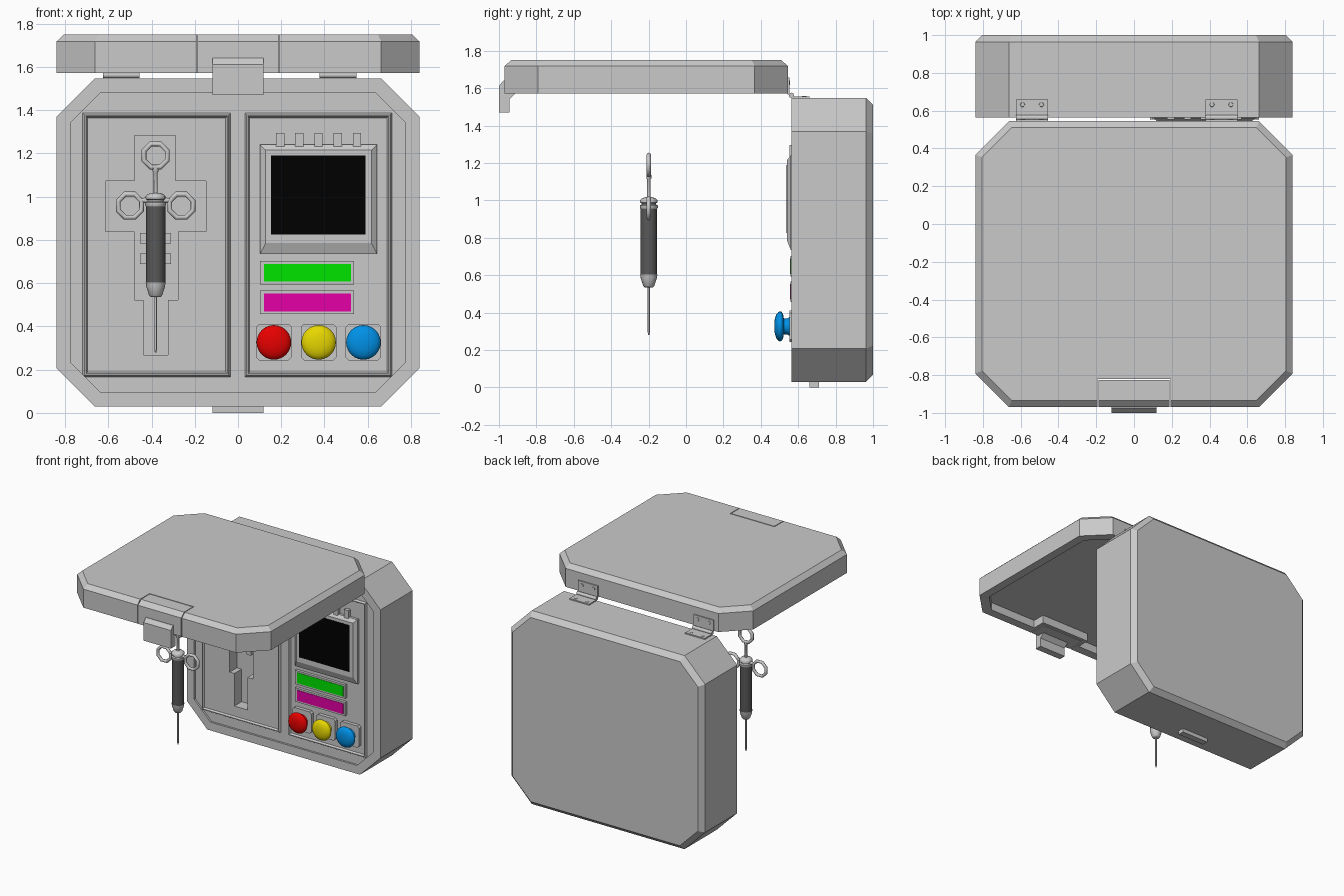
import bpy, bmesh, math
from mathutils import Vector

if "Cube" in bpy.data.objects:
    bpy.data.objects.remove(bpy.data.objects["Cube"])


def material(name, r, g, b):
    m = bpy.data.materials.new(name)
    m.diffuse_color = (r, g, b, 1)
    m.use_nodes = True
    m.node_tree.nodes["Principled BSDF"].inputs["Base Color"].default_value = m.diffuse_color
    return m


GREY = material("light_grey", 0.59, 0.59, 0.59)
DARK = material("dark_grey", 0.10, 0.10, 0.10)
BLACK = material("screen_black", 0, 0, 0)
GREEN = material("green", 0, 0.78, 0)
PINK = material("magenta", 0.78, 0, 0.38)
RED = material("red", 0.82, 0, 0)
YELLOW = material("yellow", 0.80, 0.68, 0)
BLUE = material("blue", 0, 0.29, 0.82)


def select(ob):
    bpy.ops.object.select_all(action='DESELECT')
    bpy.context.view_layer.objects.active = ob
    ob.select_set(True)


def finish(bm, name, mat, smooth=False):
    bmesh.ops.recalc_face_normals(bm, faces=bm.faces)
    me = bpy.data.meshes.new(name)
    bm.to_mesh(me)
    bm.free()
    ob = bpy.data.objects.new(name, me)
    bpy.context.collection.objects.link(ob)
    me.materials.append(mat)
    if smooth:
        select(ob)
        bpy.ops.object.shade_smooth_by_angle(angle=math.radians(50))
    return ob


def loft(name, rings, mat, smooth=False, closed=False):
    """Skin equal-length point rings; cap both ends, or join last to first."""
    bm = bmesh.new()
    vs = [[bm.verts.new(p) for p in ring] for ring in rings]
    n = len(vs[0])
    for a, b in zip(vs, vs[1:] + vs[:1] if closed else vs[1:]):
        for i in range(n):
            bm.faces.new((a[i], a[(i + 1) % n], b[(i + 1) % n], b[i]))
    if not closed:
        bm.faces.new(vs[0])
        bm.faces.new(vs[-1])
    return finish(bm, name, mat, smooth)


def rect(x0, x1, z0, z1, y, d=0.0):
    return [(x0 + d, y, z0 + d), (x1 - d, y, z0 + d), (x1 - d, y, z1 - d), (x0 + d, y, z1 - d)]


def box(name, x0, x1, y0, y1, z0, z1, mat=GREY):
    return loft(name, [rect(x0, x1, z0, z1, y) for y in (y0, y1)], mat)


def extrude_x(name, prof, hx, mat=GREY):
    return loft(name, [[(x, y, z) for y, z in prof] for x in (-hx, hx)], mat)


def lathe(name, origin, axis, prof, mat, n=16):
    """Turned solid from (radius, distance along axis) pairs."""
    q = Vector((0, 0, 1)).rotation_difference(Vector(axis))
    rings = [[Vector(origin) + q @ Vector((r * math.cos(2 * math.pi * i / n),
              r * math.sin(2 * math.pi * i / n), d)) for i in range(n)] for r, d in prof]
    return loft(name, rings, mat, True)


def ring_handle(name, x, z, y=-0.2, major=0.058, minor=0.012):
    rings = []
    for i in range(8):
        a = math.pi / 8 + i * math.pi / 4
        rings.append([])
        for k in range(8):
            r = major + minor * math.cos(k * math.pi / 4)
            rings[-1].append((x + r * math.cos(a), y + minor * math.sin(k * math.pi / 4), z + r * math.sin(a)))
    return loft(name, rings, GREY, True, closed=True)


def octagon(hx, lo, hi, cut, d=0.0):
    """Rectangle with cut corners, inset by d."""
    hx, lo, hi, c = hx - d, lo + d, hi - d, cut - 0.586 * d
    return [(-hx + c, lo), (hx - c, lo), (hx, lo + c), (hx, hi - c),
            (hx - c, hi), (-hx + c, hi), (-hx, hi - c), (-hx, lo + c)]


def cut(ob, cutter):
    cutter.hide_render = True
    m = ob.modifiers.new("cut", 'BOOLEAN')
    m.operation = 'DIFFERENCE'
    m.solver = 'EXACT'
    m.object = cutter
    select(ob)
    bpy.ops.object.modifier_apply(modifier=m.name)
    bpy.data.objects.remove(cutter)


# Case body with recessed front and chamfered back
FACE = 0.58
body = loft("case_body", [[(x, y, z) for x, z in octagon(0.84, 0.03, 1.547, 0.178, d)]
            for d, y in ((0.065, FACE), (0.065, 0.565), (0, 0.565), (0, 0.963), (0.037, 1.0))], GREY)
slot = [(-0.438, 0.268), (-0.323, 0.268), (-0.323, 0.523), (-0.278, 0.523), (-0.278, 0.838),
        (-0.148, 0.838), (-0.148, 1.073), (-0.288, 1.073), (-0.288, 1.283), (-0.478, 1.283),
        (-0.478, 1.073), (-0.613, 1.073), (-0.613, 0.838), (-0.478, 0.838), (-0.478, 0.523), (-0.438, 0.523)]
cut(body, loft("slot_cutter", [[(x, y, z) for x, z in slot] for y in (0.5, 0.67)], GREY))
box("bottom_catch", -0.118, 0.118, 0.66, 0.71, 0, 0.035)

# Syringe clips inside the slot
for z in (0.713, 0.807):
    for x in (-0.435, -0.327):
        box("holder_clip", x - 0.018, x + 0.018, 0.60, 0.671, z - 0.024, z + 0.024)

# Bevelled ridge around both front panels
for name, x0, x1 in (("left_panel_trim", -0.72, -0.033), ("right_panel_trim", 0.03, 0.713)):
    loft(name, [rect(x0, x1, 0.165, 1.388, y, d) for d, y in
                ((0, FACE + 0.003), (0.01, 0.566), (0.016, 0.566), (0.026, FACE + 0.003))], GREY, closed=True)

# Monitor with sloped bezel and top tabs
loft("monitor_bezel", [rect(0.102, 0.643, 0.735, 1.24, FACE + 0.002), rect(0.102, 0.643, 0.735, 1.24, 0.56),
                       rect(0.128, 0.617, 0.785, 1.215, 0.54)], GREY)
box("monitor_screen", 0.153, 0.59, 0.537, 0.541, 0.825, 1.19, BLACK)
for x in (0.195, 0.283, 0.372, 0.461, 0.55):
    box("monitor_tab", x - 0.019, x + 0.019, 0.553, FACE + 0.002, 1.225, 1.295)

# Coloured readouts
for name, z, mat in (("upper_readout", 0.648, GREEN), ("lower_readout", 0.511, PINK)):
    box(name + "_frame", 0.102, 0.537, 0.559, FACE + 0.002, z - 0.054, z + 0.054)
    box(name, 0.121, 0.523, 0.556, 0.56, z - 0.041, z + 0.041, mat)

# Push buttons on cut-corner plates
for name, x, mat in (("red", 0.166, RED), ("yellow", 0.373, YELLOW), ("blue", 0.58, BLUE)):
    plate = [(x + u, v) for u, v in octagon(0.082, 0.242, 0.412, 0.015)]
    loft(name + "_button_plate", [[(u, y, v) for u, v in plate] for y in (0.553, FACE + 0.002)], GREY)
    lathe(name + "_button", (x, 0.553, 0.326), (0, -1, 0),
          [(0.05, 0), (0.042, 0.012), (0.042, 0.03), (0.066, 0.034), (0.078, 0.042), (0.08, 0.051),
           (0.076, 0.06), (0.062, 0.071), (0.04, 0.078), (0.015, 0.081)], mat, 24)

# Open lid with a shallow hollow underneath
LOW, TOP, INNER = 1.572, 1.75, 1.635
lid = loft("lid", [[(x, y, z) for x, y in octagon(0.84, -0.97, 0.545, 0.178, d)]
           for d, z in ((0.07, INNER), (0.07, LOW), (0, LOW), (0, TOP - 0.033), (0.035, TOP))], GREY)
cut(lid, box("latch_cutter", -0.193, 0.193, -1.1, -0.82, 1.5, 1.8))

# Latch section, its surround and hook
extrude_x("latch_plate", [(-0.827, TOP), (-0.935, TOP), (-0.97, TOP - 0.033), (-0.97, LOW),
                          (-0.827, LOW)], 0.187)
extrude_x("latch_hook", [(-1.0, 1.612), (-1.0, 1.47), (-0.945, 1.47), (-0.945, 1.54),
                         (-0.91, 1.573), (-0.969, 1.573), (-0.969, 1.642), (-0.974, 1.642)], 0.118)
for x in (-0.205, 0.205):
    box("latch_side_wall", x - 0.012, x + 0.012, -0.901, -0.80, LOW, INNER + 0.002)
box("latch_back_wall", -0.217, 0.217, -0.82, -0.797, LOW, INNER + 0.002)

# Hinges with leaves, barrel and screws
for x in (-0.54, 0.463):
    box("hinge_lower_leaf", x - 0.085, x + 0.085, 0.565, 0.66, 1.546, 1.556)
    box("hinge_upper_leaf", x - 0.085, x + 0.085, 0.544, 0.554, 1.567, 1.657)
    lathe("hinge_barrel", (x - 0.085, 0.563, 1.562), (1, 0, 0), [(0.014, 0), (0.014, 0.17)], GREY, 10)
    for s in (-0.05, 0.05):
        lathe("hinge_screw", (x + s, 0.632, 1.554), (0, 0, 1), [(0.014, 0), (0.011, 0.004)], GREY, 10)
        lathe("hinge_screw", (x + s, 0.552, 1.629), (0, 1, 0), [(0.014, 0), (0.011, 0.004)], GREY, 10)

# Floating syringe
SX, SY = -0.381, -0.199


def turned(name, prof, mat, n=16):
    return lathe(name, (SX, SY, 0), (0, 0, 1), prof, mat, n)


turned("syringe_needle", [(0.003, 0.28), (0.006, 0.295), (0.006, 0.55)], GREY, 8)
turned("syringe_tip", [(0.022, 0.535), (0.03, 0.543), (0.043, 0.583), (0.046, 0.603)], GREY)
turned("syringe_barrel", [(0.045, 0.60), (0.045, 0.96)], DARK)
turned("syringe_collar", [(0.045, 0.955), (0.048, 0.96), (0.048, 0.973), (0.038, 0.978), (0.038, 0.984),
                          (0.046, 0.988), (0.046, 1.002), (0.036, 1.012), (0.014, 1.018)], GREY)
turned("plunger_rod", [(0.009, 1.01), (0.009, 1.11), (0.014, 1.118), (0.014, 1.135)], GREY, 10)
ring_handle("plunger_ring", SX, 1.19, SY)
for s in (-1, 1):
    ring_handle("finger_ring", SX + s * 0.119, 0.958, SY)
    lathe("finger_ring_arm", (SX + s * 0.03, SY, 0.983), (s, 0, 0), [(0.013, 0), (0.011, 0.038)], GREY, 8)
